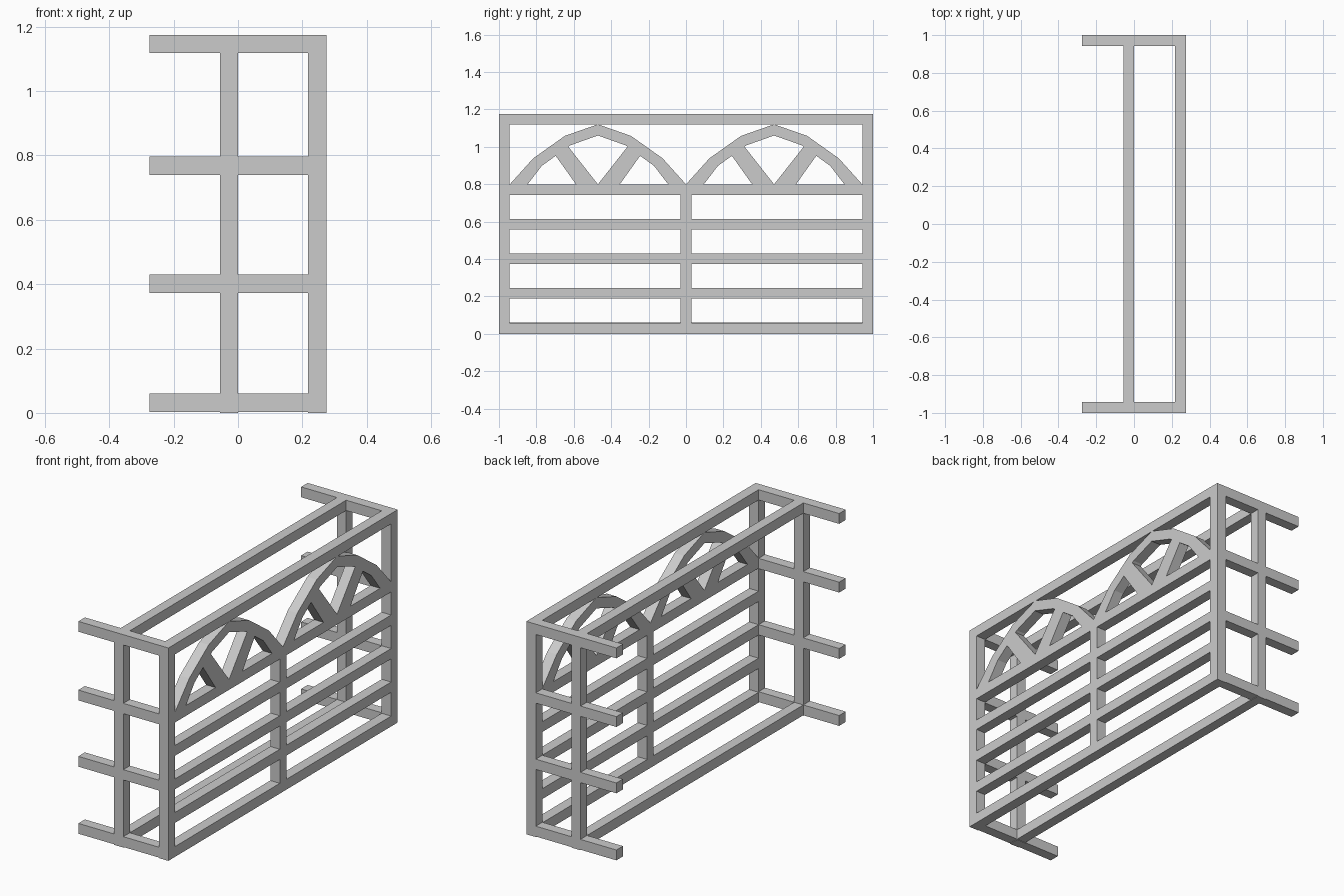
import bpy, bmesh

if "Cube" in bpy.data.objects:
    bpy.data.objects.remove(bpy.data.objects["Cube"])

X0, X1 = 0.217, 0.275      # depth range of the front panel
T = 0.057                  # bar thickness
TOP = 1.175


def prism(name, pts, x0=X0, x1=X1):
    """Extrude a (y, z) outline along x."""
    bm = bmesh.new()
    n = len(pts)
    a = [bm.verts.new((x0, y, z)) for y, z in pts]
    b = [bm.verts.new((x1, y, z)) for y, z in pts]
    bm.faces.new(a)
    bm.faces.new(b[::-1])
    for i in range(n):
        j = (i + 1) % n
        bm.faces.new((a[i], a[j], b[j], b[i]))
    bmesh.ops.recalc_face_normals(bm, faces=bm.faces)
    me = bpy.data.meshes.new(name)
    bm.to_mesh(me)
    bm.free()
    ob = bpy.data.objects.new(name, me)
    bpy.context.collection.objects.link(ob)
    return ob


def bar(name, x0, x1, y0, y1, z0, z1):
    return prism(name, [(y0, z0), (y1, z0), (y1, z1), (y0, z1)], x0, x1)


Y = 1 - T                  # inner face of the end frames

# End frames: two posts and four rails that stick out at the back
for side, ya, yb in (("left", -1, -Y), ("right", Y, 1)):
    bar(f"{side}_front_post", X0, X1, ya, yb, 0, TOP)
    bar(f"{side}_back_post", -0.056, 0, ya, yb, 0, TOP)
    for i, z in enumerate((0.003, 0.373, 0.739, TOP - T)):
        bar(f"{side}_end_rail_{i}", -0.275, X1, ya, yb, z, z + T)

# Long back beams, bottom and top
for pos, z in (("bottom", 0.003), ("top", TOP - T)):
    bar(f"back_beam_{pos}", -0.056, 0, -Y, Y, z, z + T)

# Long slats of the front panel
for i, z in enumerate((0, 0.188, 0.373, 0.558, 0.742, TOP - T)):
    bar(f"front_slat_{i}", X0, X1, -Y, Y, z, z + T)

# Short centre uprights between the slats
bar("centre_post", X0, X1, -T / 2, T / 2, 0, 0.799)

# Arches, each with two slanted struts
OUTER = [(0.471, 0.799), (0.346, 0.938), (0.177, 1.058), (0, 1.12)]
INNER = [(0, 1.06), (0.147, 1.008), (0.300, 0.898), (0.376, 0.799)]
STRUT = [(0, 0.799), (0.117, 0.799), (0.226, 0.952), (0.158, 1.0)]
for side, c in (("left", -0.471), ("right", 0.471)):
    half = OUTER + [(-y, z) for y, z in OUTER[-2::-1]]
    under = [(-y, z) for y, z in INNER[::-1]] + INNER[1:]
    prism(f"{side}_arch", [(c + y, z) for y, z in half + under])
    for k, s in enumerate((-1, 1)):
        prism(f"{side}_arch_strut_{k}", [(c + s * y, z) for y, z in STRUT])
